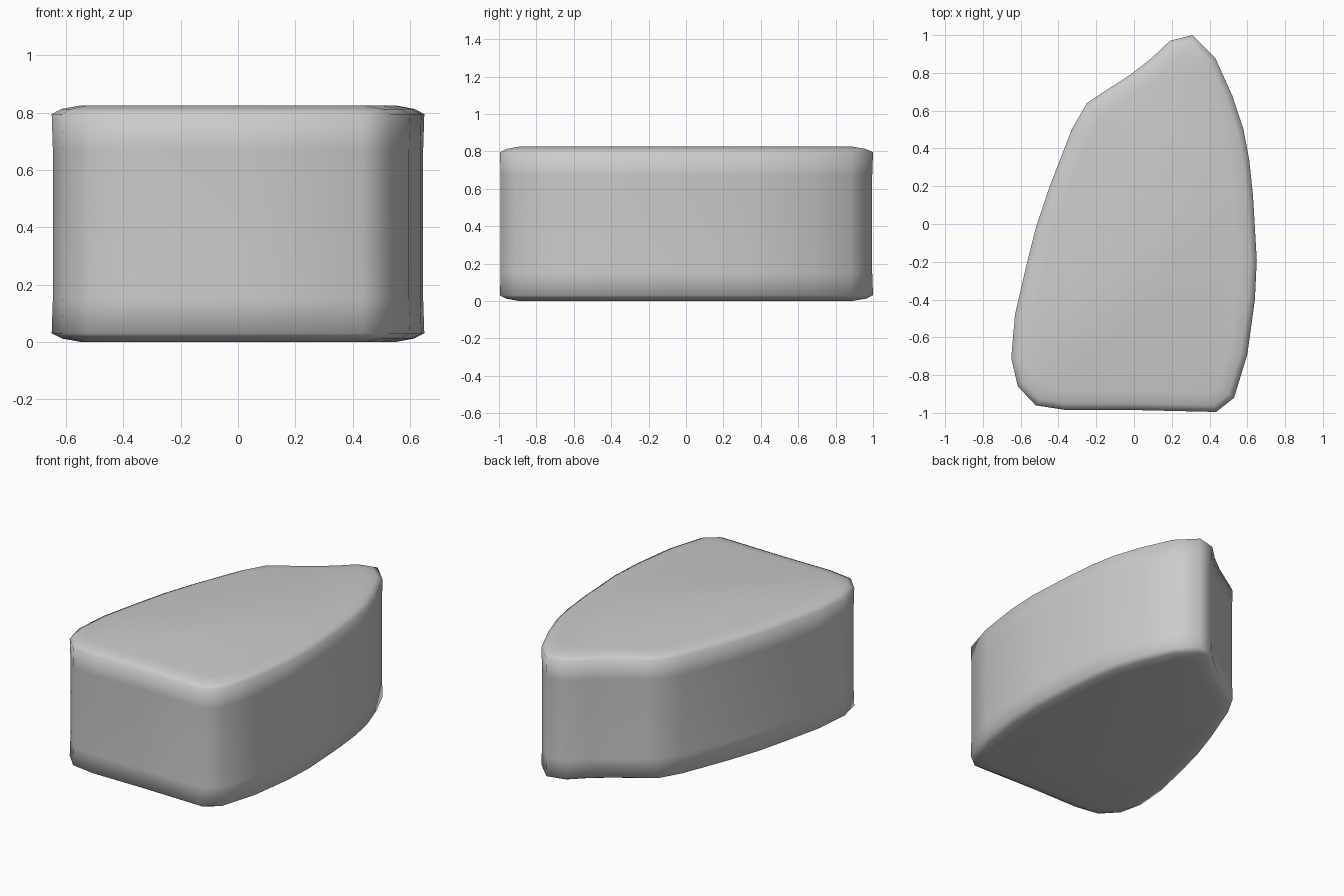
import bpy, bmesh
from mathutils import Vector

if "Cube" in bpy.data.objects:
    bpy.data.objects.remove(bpy.data.objects["Cube"])

# Plan outline, counter-clockwise
OUTLINE = [Vector(p) for p in (
    (0.435, -0.995), (0.53, -0.92), (0.60, -0.69), (0.64, -0.40), (0.65, -0.19),
    (0.63, 0.15), (0.61, 0.34), (0.58, 0.50), (0.52, 0.68), (0.43, 0.88),
    (0.31, 1.0), (0.19, 0.97), (0.09, 0.875), (-0.02, 0.79), (-0.19, 0.68),
    (-0.25, 0.64), (-0.33, 0.50), (-0.45, 0.19), (-0.52, -0.02), (-0.57, -0.22),
    (-0.63, -0.48), (-0.65, -0.71), (-0.615, -0.86), (-0.52, -0.96),
    (-0.36, -0.985), (0.0, -0.985))]

# Side profile: (inset, height), softened at both rims
PROFILE = [(0.10, 0.0), (0.035, 0.012), (0.0, 0.03), (0.004, 0.15), (0.004, 0.41),
           (0.004, 0.67), (0.0, 0.795), (0.035, 0.813), (0.10, 0.825)]


def inset_loop(points, d):
    out = []
    for i, p in enumerate(points):
        a = (p - points[i - 1]).normalized()
        b = (points[(i + 1) % len(points)] - p).normalized()
        na, nb = Vector((-a.y, a.x)), Vector((-b.y, b.x))
        n = (na + nb).normalized()
        out.append(p + n * d / max(n.dot(na), 0.5))
    return out


# Rounded wedge-shaped block
bm = bmesh.new()
rings = [[bm.verts.new((p.x, p.y, z)) for p in inset_loop(OUTLINE, d)] for d, z in PROFILE]
count = len(OUTLINE)
for low, high in zip(rings, rings[1:]):
    for i in range(count):
        j = (i + 1) % count
        bm.faces.new((low[i], low[j], high[j], high[i]))
bm.faces.new(rings[-1])
bm.faces.new(rings[0][::-1])
bmesh.ops.recalc_face_normals(bm, faces=bm.faces)
for f in bm.faces:
    f.smooth = True
mesh = bpy.data.meshes.new("rounded_block")
bm.to_mesh(mesh)
bm.free()
block = bpy.data.objects.new("rounded_block", mesh)
bpy.context.collection.objects.link(block)
